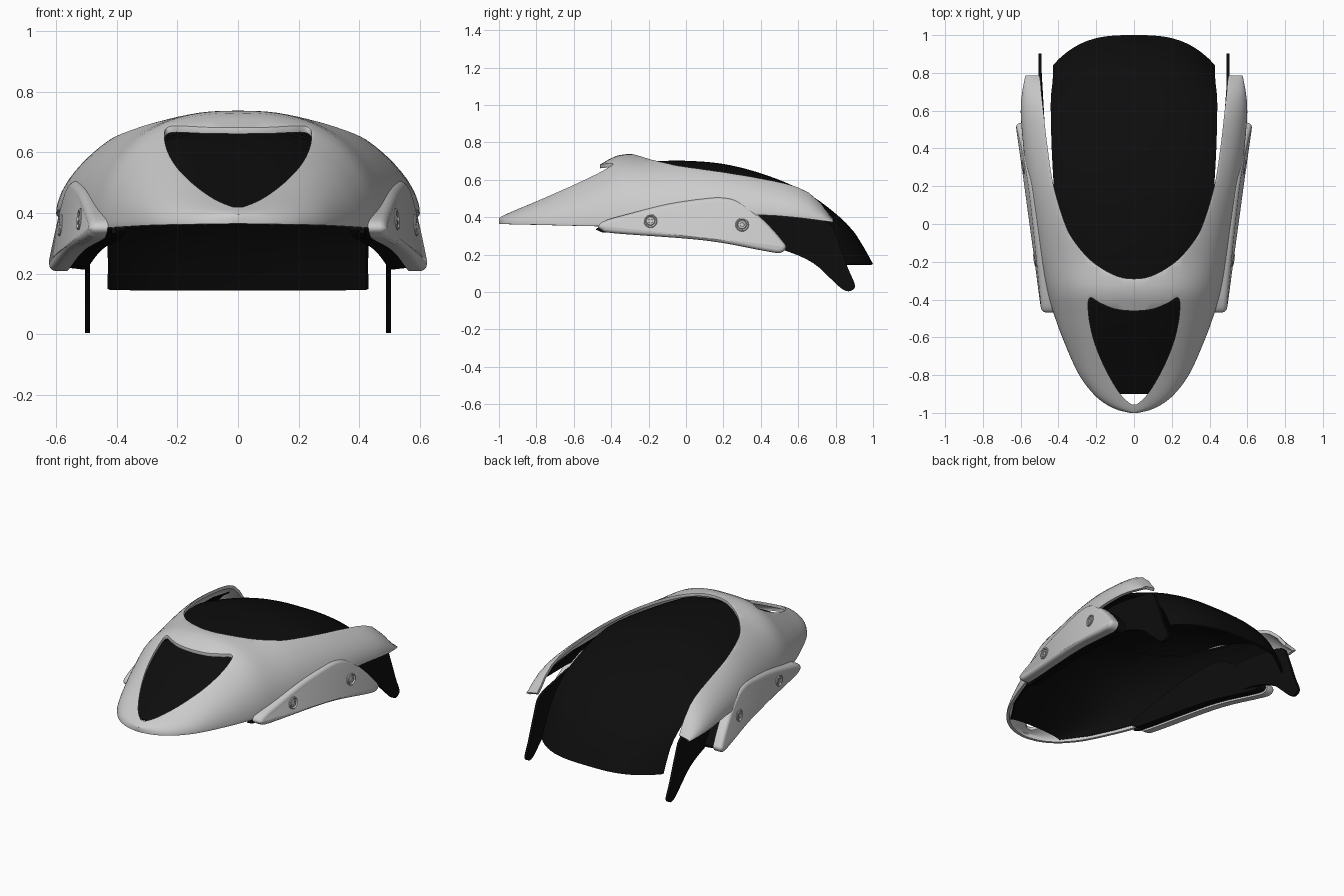
import bpy, bmesh, math
from mathutils import Vector

if "Cube" in bpy.data.objects:
    bpy.data.objects.remove(bpy.data.objects["Cube"])

black = bpy.data.materials.new("black_plastic")
black.diffuse_color = (0.004, 0.004, 0.004, 1)
black.use_nodes = True
black.node_tree.nodes["Principled BSDF"].inputs["Base Color"].default_value = black.diffuse_color


def make(name, verts, faces, mat=None):
    me = bpy.data.meshes.new(name)
    me.from_pydata(verts, [], faces)
    bm = bmesh.new()
    bm.from_mesh(me)
    bmesh.ops.recalc_face_normals(bm, faces=bm.faces)
    bm.to_mesh(me)
    bm.free()
    ob = bpy.data.objects.new(name, me)
    bpy.context.collection.objects.link(ob)
    if mat:
        me.materials.append(mat)
    return ob


def finish(ob, angle=35):
    """Apply the modifiers and shade smooth."""
    dg = bpy.context.evaluated_depsgraph_get()
    me = bpy.data.meshes.new_from_object(ob.evaluated_get(dg))
    ob.modifiers.clear()
    ob.data = me
    bpy.ops.object.select_all(action='DESELECT')
    ob.select_set(True)
    bpy.context.view_layer.objects.active = ob
    bpy.ops.object.shade_smooth_by_angle(angle=math.radians(angle))


def lookup(keys, y):
    """Smooth interpolation of rows (y, a, b, ...) at y."""
    n = len(keys)
    i = max(0, min(n - 2, sum(k[0] <= y for k in keys) - 1))

    def slope(j, c):
        a, b = keys[max(0, j - 1)], keys[min(n - 1, j + 1)]
        return (b[c] - a[c]) / (b[0] - a[0])
    p, q = keys[i], keys[i + 1]
    h = q[0] - p[0]
    t = (y - p[0]) / h
    return [(2*t**3 - 3*t*t + 1) * p[c] + (t**3 - 2*t*t + t) * h * slope(i, c)
            + (3*t*t - 2*t**3) * q[c] + (t**3 - t*t) * h * slope(i + 1, c)
            for c in range(1, len(p))]


def smooth_loop(pts, sub=5):
    """Closed Catmull-Rom outline."""
    p = [Vector(a) for a in pts]
    n, out = len(p), []
    for i in range(n):
        a, b, c, d = p[i - 1], p[i], p[(i + 1) % n], p[(i + 2) % n]
        for s in range(sub):
            t = s / sub
            out.append(0.5 * (2*b + (c - a)*t + (2*a - 5*b + 4*c - d)*t*t
                              + (3*b - a - 3*c + d)*t**3))
    return out


def grid_faces(rows, cols, wrap=False):
    return [(r*cols + c, r*cols + (c+1) % cols, (r+1)*cols + (c+1) % cols, (r+1)*cols + c)
            for r in range(rows - 1) for c in range(cols if wrap else cols - 1)]


# shell sections: y, half width, lower edge z, crown z
HULL = [(-1, .02, .365, .395), (-.985, .085, .364, .405), (-.95, .155, .363, .422),
        (-.9, .215, .362, .446), (-.8, .29, .36, .495), (-.6, .38, .355, .606),
        (-.46, .43, .352, .682), (-.36, .46, .352, .732), (-.2, .495, .36, .738),
        (0, .53, .378, .752), (.2, .562, .4, .74), (.4, .585, .412, .70),
        (.6, .6, .398, .645), (.7, .592, .385, .57), (.785, .575, .375, .41)]


def hull(name, ys, steps, side=0, top=0, low=0, mat=None):
    verts = []
    for y in ys:
        w, b, t = lookup(HULL, y)
        w, t, b = w - side, t - top, b + low
        for i in range(steps + 1):
            a = math.pi * i / steps
            c = math.cos(a)
            verts.append((math.copysign(abs(c)**.8, c) * w, y, b + (t - b) * math.sin(a)))
    faces = grid_faces(len(ys), steps + 1)
    if side == 0:
        faces.append(tuple(range(steps + 1)))
    return make(name, verts, faces, mat)


def cutter(name, half):
    loop = half + [(-x, y) for x, y in reversed(half) if x > 0]
    loop = smooth_loop(loop)
    n = len(loop)
    verts = [(p.x, p.y, z) for z in (0, 1.2) for p in loop]
    ob = make(name, verts, grid_faces(2, n, True) + [tuple(range(n)), tuple(range(n, 2*n))])
    ob.hide_render = True
    return ob


def cut(ob, tool):
    m = ob.modifiers.new("cut", 'BOOLEAN')
    m.object, m.operation, m.solver = tool, 'DIFFERENCE', 'EXACT'


# cutters for the cockpit opening and the nose window
opening = cutter("opening_cutter", [(0, -.29), (.1, -.272), (.22, -.2), (.31, -.1), (.365, 0),
                 (.425, .2), (.457, .4), (.48, .6), (.495, .75), (.505, .95), (.3, 1.1)])
window = cutter("window_cutter", [(0, -.46), (.1, -.45), (.18, -.418), (.228, -.39), (.243, -.42),
                (.235, -.52), (.205, -.64), (.15, -.77), (.08, -.89), (.025, -.947), (0, -.955)])

# grey shell
shell = hull("shell", [-1 + 1.785 * (i / 44)**1.6 for i in range(45)], 48)
m = shell.modifiers.new("thick", 'SOLIDIFY')
m.thickness, m.offset = .018, -1
cut(shell, opening)
cut(shell, window)
m = shell.modifiers.new("round", 'BEVEL')
m.width, m.segments, m.limit_method, m.angle_limit = .006, 2, 'ANGLE', math.radians(50)
finish(shell)

# black faceted liner under the shell
liner = hull("inner_liner", [-.9, -.75, -.6, -.45, -.3, -.1, .15, .4, .6], 14, .028, .05, .012, black)
m = liner.modifiers.new("thick", 'SOLIDIFY')
m.thickness = .008
cut(liner, opening)
finish(liner, 20)
for tool in (opening, window):
    bpy.data.objects.remove(tool)

# black top panel: y, crown z, half width, side drop, side pull forward
PANEL = [(-.34, .685, .30, .07, 0), (-.2, .698, .36, .09, 0), (0, .702, .415, .1, 0),
         (.2, .685, .425, .08, 0), (.4, .635, .435, .08, .02), (.6, .555, .44, .07, .05),
         (.75, .46, .44, .06, .08), (.9, .32, .43, .03, .13), (1, .15, .43, 0, .16)]
verts, cols = [], 25
for r in range(29):
    y = -.34 + 1.34 * r / 28
    z, w, drop, pull = lookup(PANEL, y)
    for c in range(cols):
        u = 2 * c / (cols - 1) - 1
        verts.append((u * w, y - pull * abs(u)**3, z - drop * abs(u)**2.5))
panel = make("top_panel", verts, grid_faces(29, cols), black)
m = panel.modifiers.new("thick", 'SOLIDIFY')
m.thickness, m.offset = .012, -1
finish(panel)


def plate(name, loop, rings, xfun, mat=None):
    """Side plates on both sides; rings are (x offset, inset)."""
    n = len(loop)
    area = sum(loop[i - 1].x * loop[i].y - loop[i].x * loop[i - 1].y for i in range(n))
    for s, tag in ((1, "right"), (-1, "left")):
        verts = []
        for dx, inset in rings:
            for i, p in enumerate(loop):
                t = (loop[(i + 1) % n] - loop[i - 1]).normalized()
                nrm = Vector((-t.y, t.x)) * math.copysign(inset, area)
                q = p + nrm
                verts.append((s * (xfun(q.x, q.y) + dx), q.x, q.y))
        last = (len(rings) - 1) * n
        ob = make(name + "_" + tag, verts, grid_faces(len(rings), n, True)
                  + [tuple(range(n)), tuple(range(last, last + n))], mat)
        finish(ob)


def face_x(y, z):
    return .502 + .125 * (y + .45) - .1 * (z - .25)


# grey side fairings with black backing
fairing = smooth_loop([(-.467, .355), (-.45, .33), (-.38, .314), (0, .286), (.2, .262), (.42, .22),
                       (.505, .21), (.535, .24), (.515, .275), (.45, .35), (.37, .425), (.28, .485),
                       (.2, .505), (.1, .5), (-.1, .47), (-.3, .42), (-.43, .383)])
plate("side_fairing", fairing,
      [(-.06, 0), (-.022, 0), (-.012, .003), (-.004, .01), (0, .02)], face_x)
plate("fairing_backing", fairing, [(-.12, -.004), (-.06, -.011), (-.034, -.011)], face_x, black)

# black inner arms ending in rounded tips
arm = smooth_loop([(-.45, .32), (0, .30), (.4, .25), (.55, .215), (.68, .155), (.77, .075), (.83, .02),
                   (.87, .004), (.9, .02), (.9, .05), (.865, .13), (.81, .28), (.76, .37), (.6, .41),
                   (.4, .44), (0, .42), (-.4, .37)], 3)
plate("inner_arm", arm, [(-.016, 0), (0, 0)],
      lambda y, z: .505 - .1 * max(0, .4 - y), black)

# bolts: lathe profile of (radius, height)
PROF = [(.036, -.01), (.036, .003), (.032, .007), (.027, .004), (.025, -.001), (.021, .004),
        (.012, .005), (.011, .001)]
for s, tag in ((1, "right"), (-1, "left")):
    for k, (y, z) in enumerate([(-.19, .38), (.30, .36)]):
        verts = []
        for r, h in PROF:
            for i in range(24):
                a = math.tau * i / 24
                yy, zz = y + r * math.cos(a), z + r * math.sin(a)
                verts.append((s * (face_x(yy, zz) + h), yy, zz))
        top = (len(PROF) - 1) * 24
        finish(make(f"bolt_{tag}_{k + 1}", verts, grid_faces(len(PROF), 24, True)
                    + [tuple(range(top, top + 24))]))
